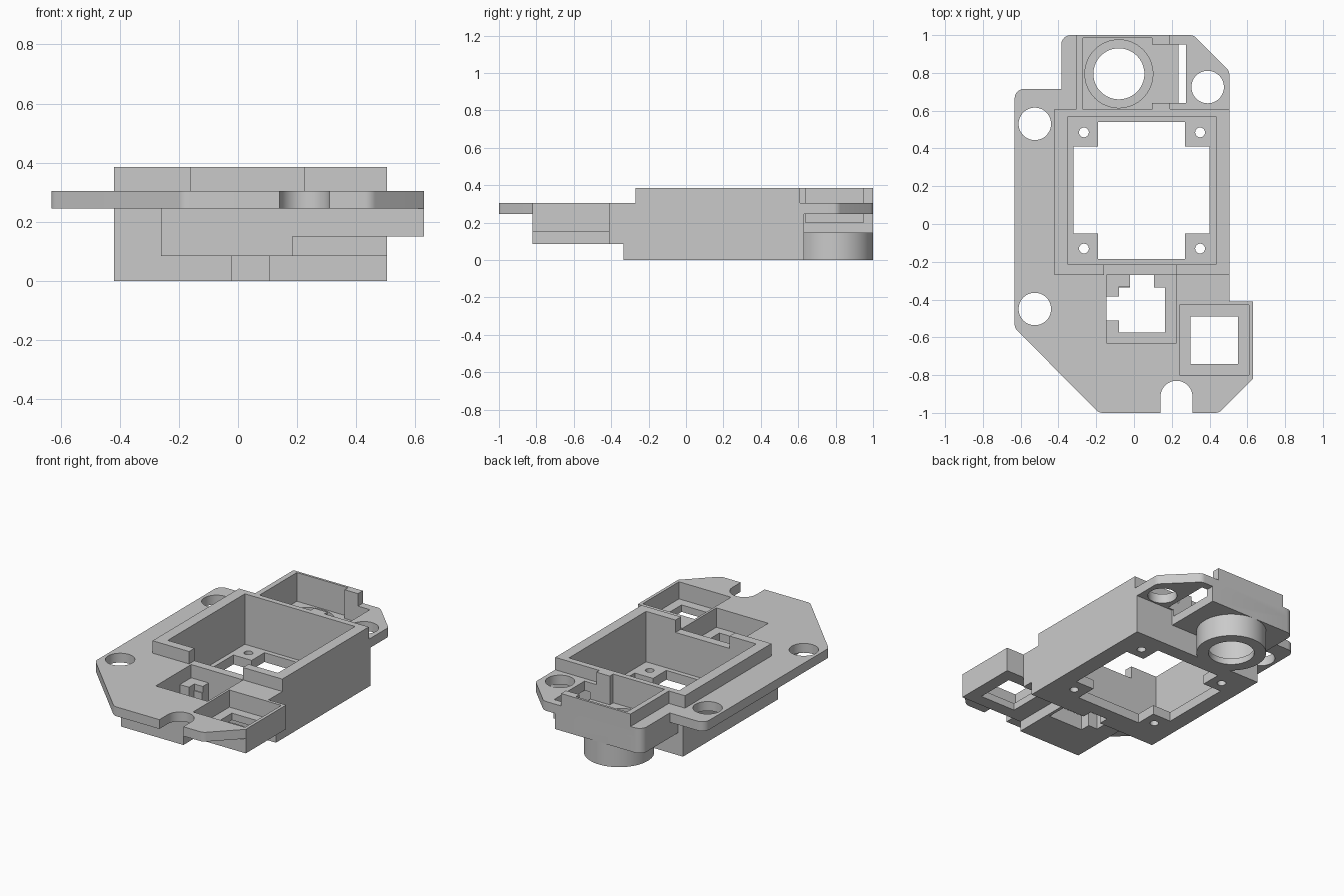
import bpy, bmesh, math
from mathutils import Vector

cube = bpy.data.objects.get("Cube")
if cube:
    bpy.data.objects.remove(cube, do_unlink=True)

grey = bpy.data.materials.new("plain grey")
grey.use_nodes = True
tone = (0.59, 0.59, 0.59, 1)
grey.diffuse_color = tone
grey.node_tree.nodes["Principled BSDF"].inputs["Base Color"].default_value = tone


def prism(name, points, z0, z1):
    """Extrude a flat outline between two heights."""
    bm = bmesh.new()
    face = bm.faces.new([bm.verts.new((x, y, z0)) for x, y in points])
    ext = bmesh.ops.extrude_face_region(bm, geom=[face])
    for v in ext["geom"]:
        if isinstance(v, bmesh.types.BMVert):
            v.co.z = z1
    bmesh.ops.recalc_face_normals(bm, faces=bm.faces[:])
    mesh = bpy.data.meshes.new(name)
    bm.to_mesh(mesh)
    bm.free()
    mesh.materials.append(grey)
    ob = bpy.data.objects.new(name, mesh)
    bpy.context.collection.objects.link(ob)
    return ob


def box(name, x0, x1, y0, y1, z0, z1):
    return prism(name, [(x0, y0), (x1, y0), (x1, y1), (x0, y1)], z0, z1)


def disc(name, x, y, r, z0, z1, n=48):
    ring = [(x + r * math.cos(math.tau * i / n), y + r * math.sin(math.tau * i / n))
            for i in range(n)]
    return prism(name, ring, z0, z1)


def rounded(corners):
    """Outline with the given radius at each (x, y, radius) corner."""
    out = []
    for i, (x, y, r) in enumerate(corners):
        p = Vector((x, y))
        if r == 0:
            out.append((x, y))
            continue
        a = (Vector(corners[i - 1][:2]) - p).normalized()
        b = (Vector(corners[(i + 1) % len(corners)][:2]) - p).normalized()
        half = a.angle(b) / 2
        centre = p + (a + b).normalized() * r / math.sin(half)
        start = (p + a * r / math.tan(half) - centre).normalized()
        end = (p + b * r / math.tan(half) - centre).normalized()
        for k in range(7):
            out.append(tuple(centre + start.slerp(end, k / 6) * r))
    return out


def combine(body, tool, operation):
    mod = body.modifiers.new("join", "BOOLEAN")
    mod.operation, mod.solver, mod.object = operation, "EXACT", tool
    bpy.context.view_layer.objects.active = body
    bpy.ops.object.modifier_apply(modifier=mod.name)
    bpy.data.objects.remove(tool, do_unlink=True)


# Mounting plate outline
R = 0.05
plate = rounded([(-0.385, 1, R), (-0.385, 0.715, 0), (-0.632, 0.715, R), (-0.632, -0.55, R),
                 (-0.185, -1, R), (0.45, -1, R), (0.63, -0.82, 0), (0.63, -0.41, 0),
                 (0.505, -0.41, 0), (0.505, 0.81, R), (0.315, 1, R)])
housing = prism("housing", plate, 0.245, 0.305)

# Solid blocks
back_block = rounded([(-0.385, 1, R), (-0.385, 0.6, 0), (0.235, 0.6, 0), (0.235, 1, 0)])
solids = [
    box("main_lower", -0.42, 0.505, -0.335, 0.63, 0, 0.3),
    box("main_rim", -0.42, 0.505, -0.27, 0.61, 0.28, 0.385),
    box("front_shelf", -0.26, 0.505, -0.41, -0.3, 0.085, 0.3),
    box("front_box", -0.26, 0.185, -0.82, -0.3, 0.085, 0.3),
    box("side_box", 0.17, 0.63, -0.82, -0.41, 0.15, 0.3),
    prism("back_box", back_block, 0.145, 0.3),
    box("back_rim", -0.305, 0.19, 0.59, 1, 0.29, 0.385),
    disc("round_socket", -0.08, 0.795, 0.205, 0, 0.18, 64),
]
for part in solids:
    combine(housing, part, "UNION")

LOW, HIGH = -0.1, 0.6
cuts = [
    # Main pocket and its cross-shaped floor opening
    box("main_pocket", -0.35, 0.435, -0.215, 0.57, 0.06, HIGH),
    box("opening_long", -0.19, 0.27, -0.185, 0.54, LOW, 0.1),
    box("opening_wide", -0.32, 0.4, -0.05, 0.41, LOW, 0.1),
    box("rim_notch", -0.16, 0.225, -0.3, -0.2, 0.305, HIGH),
    # Front pocket with two tabbed openings
    box("front_pocket", -0.145, 0.225, -0.63, -0.27, 0.18, HIGH),
    box("front_opening", -0.08, 0.165, -0.575, -0.336, LOW, HIGH),
    box("opening_side_tab", -0.145, -0.07, -0.51, -0.385, LOW, HIGH),
    box("opening_back_tab", -0.02, 0.105, -0.345, -0.27, LOW, HIGH),
    # Side pocket
    box("side_pocket", 0.24, 0.61, -0.8, -0.43, 0.195, HIGH),
    box("side_opening", 0.3, 0.55, -0.74, -0.49, LOW, HIGH),
    # Back pocket, open on one side, with slot and stepped bore
    box("back_pocket", -0.27, 0.095, 0.605, 0.985, 0.2, HIGH),
    box("back_pocket_side", 0.09, 0.24, 0.64, 0.95, 0.2, HIGH),
    box("back_slot", 0.235, 0.275, 0.64, 0.95, 0.1, HIGH),
    disc("bore_wide", -0.08, 0.795, 0.18, 0.04, 0.25, 64),
    disc("bore_narrow", -0.08, 0.795, 0.135, LOW, 0.25, 64),
    # Open slot at the front edge
    disc("edge_slot_end", 0.225, -0.915, 0.085, 0.05, HIGH),
    box("edge_slot", 0.14, 0.31, -1.1, -0.915, 0.05, HIGH),
]
for x, y in [(-0.525, 0.53), (-0.525, -0.45), (0.39, 0.725)]:
    cuts.append(disc("mount_hole", x, y, 0.086, 0.2, HIGH))
for x in (-0.265, 0.35):
    for y in (-0.13, 0.485):
        cuts.append(disc("screw_hole", x, y, 0.026, LOW, 0.1, 24))
for part in cuts:
    combine(housing, part, "DIFFERENCE")

# Raised corner pad inside the front pocket
pad = [(-0.145, -0.385), (-0.08, -0.385), (-0.08, -0.33),
       (-0.02, -0.33), (-0.02, -0.27), (-0.145, -0.27)]
combine(housing, prism("corner_pad", pad, 0.15, 0.22), "UNION")

bpy.ops.object.select_all(action="DESELECT")
housing.select_set(True)
bpy.context.view_layer.objects.active = housing
bpy.ops.object.shade_smooth_by_angle(angle=math.radians(25))
